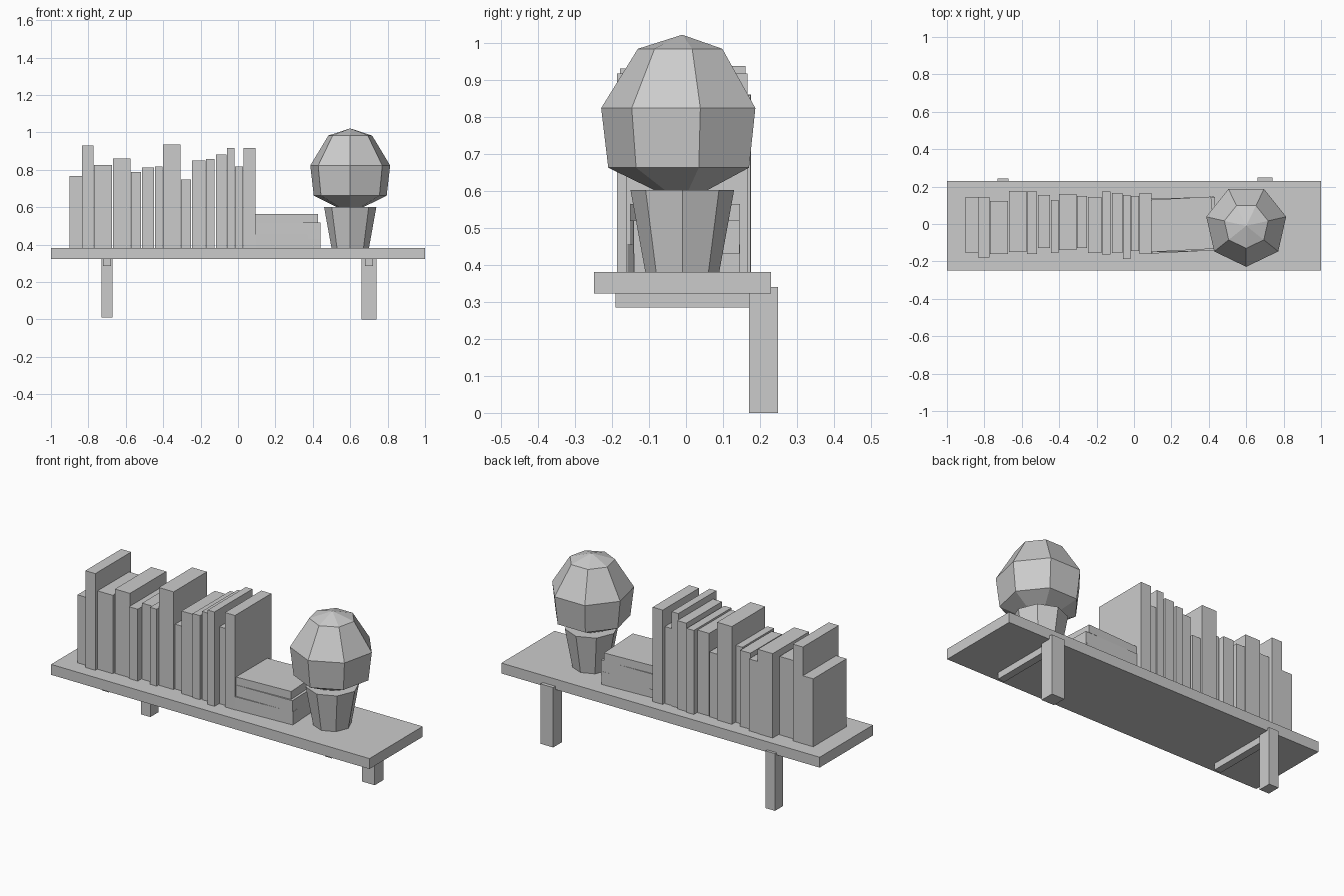
import bpy, bmesh, math

if "Cube" in bpy.data.objects:
    bpy.data.objects.remove(bpy.data.objects["Cube"])

gray = bpy.data.materials.new("plain gray")
gray.diffuse_color = (0.6, 0.6, 0.6, 1)
gray.use_nodes = True
gray.node_tree.nodes["Principled BSDF"].inputs["Base Color"].default_value = gray.diffuse_color


def finish(bm, name):
    bmesh.ops.recalc_face_normals(bm, faces=bm.faces)
    me = bpy.data.meshes.new(name)
    bm.to_mesh(me)
    bm.free()
    me.materials.append(gray)
    ob = bpy.data.objects.new(name, me)
    bpy.context.collection.objects.link(ob)
    return ob


def box(name, x, y, z, turn=0):
    """Box from (min, max) ranges, turned about its own centre."""
    bm = bmesh.new()
    bmesh.ops.create_cube(bm, size=1)
    for v in bm.verts:
        v.co = [v.co[i] * (r[1] - r[0]) for i, r in enumerate((x, y, z))]
    ob = finish(bm, name)
    ob.location = [(r[0] + r[1]) / 2 for r in (x, y, z)]
    ob.rotation_euler.z = math.radians(turn)
    return ob


def turned(name, sides, rings, centre):
    """Low-poly lathe from (radius, z) rings, a corner facing the front."""
    bm = bmesh.new()
    loops = []
    for r, z in rings:
        n = sides if r > 0 else 1
        loops.append([bm.verts.new((r * math.sin(2 * math.pi * k / sides),
                                    -r * math.cos(2 * math.pi * k / sides), z))
                      for k in range(n)])
    for a, b in zip(loops, loops[1:]):
        for k in range(sides):
            j = (k + 1) % sides
            quad = [a[k % len(a)], a[j % len(a)], b[j % len(b)], b[k % len(b)]]
            bm.faces.new(list(dict.fromkeys(quad)))
    for lp in (loops[0], loops[-1]):
        if len(lp) > 1:
            bm.faces.new(lp)
    ob = finish(bm, name)
    ob.location = (*centre, 0)
    return ob


# Shelf board and its two brackets
box("shelf_board", (-1, 1), (-0.249, 0.229), (0.322, 0.381))
box("left_bracket_post", (-0.73, -0.67), (0.17, 0.244), (0.01, 0.335))
box("right_bracket_post", (0.66, 0.74), (0.17, 0.249), (0, 0.34))
for side, x in (("left", -0.70), ("right", 0.70)):
    box(side + "_bracket_arm", (x - 0.021, x + 0.021), (-0.19, 0.2), (0.285, 0.335))

# Standing books: left, right, front, back, top
books = [
    (-0.90, -0.835, -0.155, 0.144, 0.767), (-0.835, -0.772, -0.178, 0.144, 0.930),
    (-0.77, -0.674, -0.16, 0.123, 0.826), (-0.668, -0.574, -0.15, 0.176, 0.860),
    (-0.572, -0.518, -0.16, 0.173, 0.789), (-0.513, -0.449, -0.128, 0.155, 0.813),
    (-0.444, -0.403, -0.155, 0.128, 0.818), (-0.40, -0.307, -0.139, 0.16, 0.936),
    (-0.305, -0.252, -0.128, 0.15, 0.749), (-0.246, -0.174, -0.155, 0.144, 0.850),
    (-0.171, -0.126, -0.162, 0.174, 0.858), (-0.118, -0.062, -0.155, 0.166, 0.882),
    (-0.06, -0.018, -0.186, 0.155, 0.917), (-0.016, 0.028, -0.144, 0.15, 0.818),
    (0.03, 0.093, -0.16, 0.166, 0.917),
]
for i, (x0, x1, y0, y1, z) in enumerate(books):
    box(f"standing_book_{i + 1}", (x0, x1), (y0, y1), (0.381, z))

# Lying books
box("lying_book_bottom", (0.07, 0.435), (-0.15, 0.137), (0.381, 0.455), 3)
box("lying_book_middle", (0.07, 0.437), (-0.147, 0.14), (0.43, 0.519), 1.5)
box("lying_book_top", (0.06, 0.42), (-0.142, 0.137), (0.519, 0.564), 3)

# Potted plant
turned("plant_pot", 8, [(0.1, 0.381), (0.14, 0.602)], (0.6, -0.01))
turned("plant_foliage", 7, [(0, 0.565), (0.2, 0.662), (0.219, 0.823),
                            (0.12, 0.983), (0, 1.021)], (0.6, -0.01))
